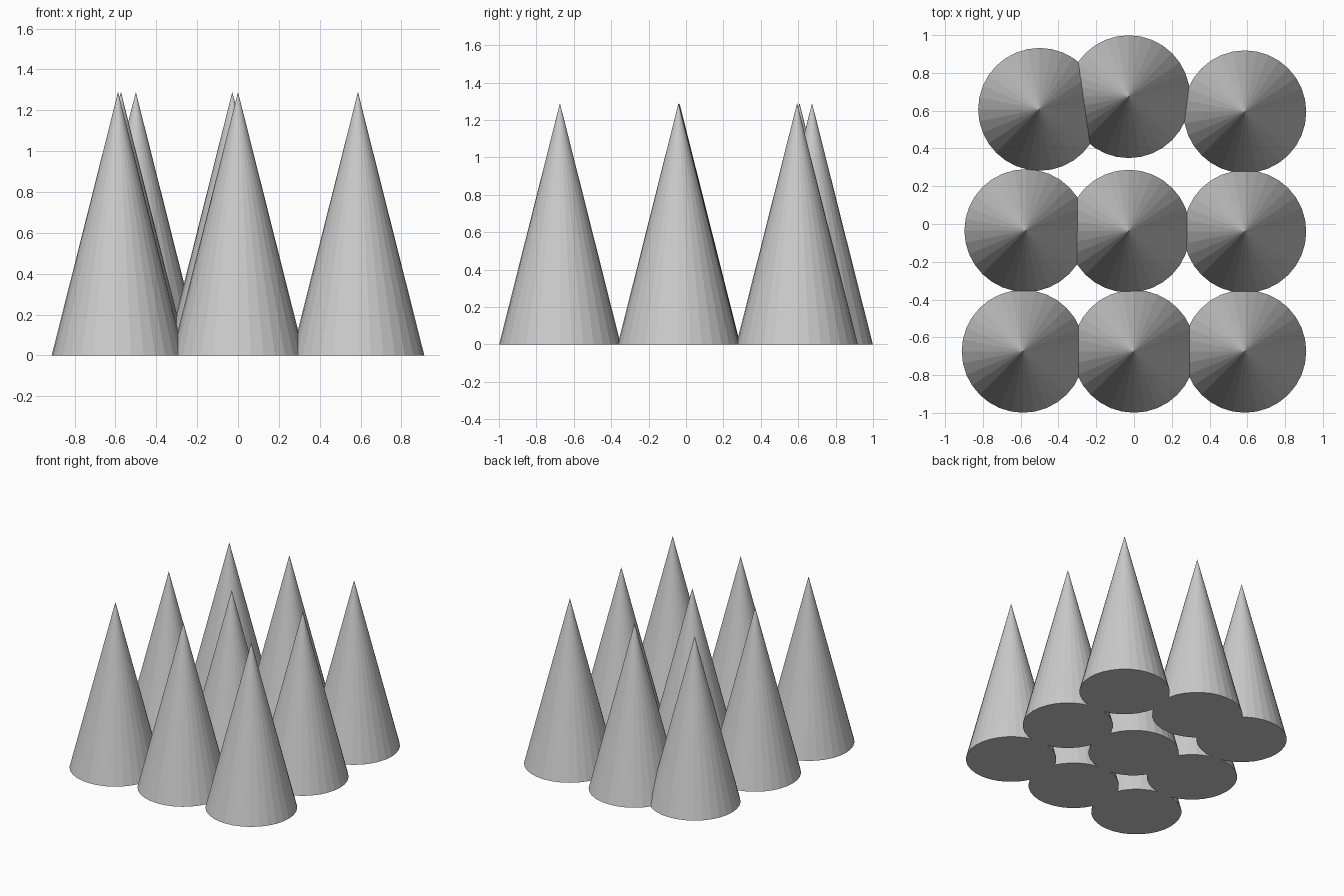
import bpy

if "Cube" in bpy.data.objects:
    bpy.data.objects.remove(bpy.data.objects["Cube"])

RADIUS, HEIGHT = 0.325, 1.29

# Cone centres, listed row by row from the front
rows = {
    "front": [(-0.587, -0.674), (0.0, -0.674), (0.587, -0.674)],
    "middle": [(-0.573, -0.035), (-0.028, -0.038), (0.587, -0.04)],
    "back": [(-0.5, 0.607), (-0.028, 0.674), (0.587, 0.594)],
}


def add_cone(name, x, y):
    bpy.ops.mesh.primitive_cone_add(
        vertices=32, radius1=RADIUS, radius2=0, depth=HEIGHT,
        location=(x, y, HEIGHT / 2))
    bpy.context.object.name = name


# Three rows of flat-shaded, closed cones
for row, centres in rows.items():
    for side, (x, y) in zip(("left", "centre", "right"), centres):
        add_cone(f"cone_{row}_{side}", x, y)
